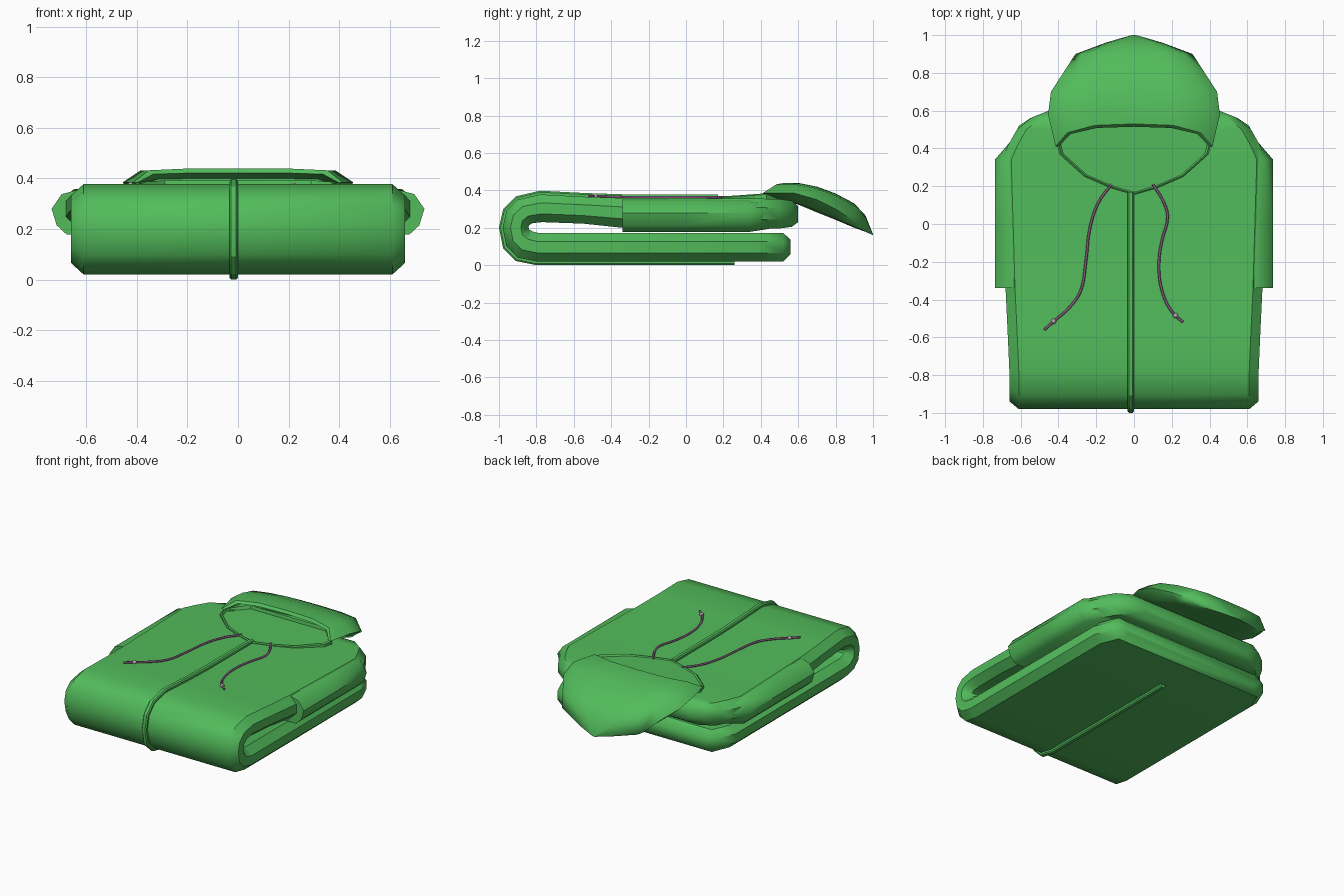
import bpy, bmesh, math
from mathutils import Vector

if "Cube" in bpy.data.objects:
    bpy.data.objects.remove(bpy.data.objects["Cube"])


def material(name, rgb):
    m = bpy.data.materials.new(name)
    m.diffuse_color = (*rgb, 1)
    m.use_nodes = True
    m.node_tree.nodes["Principled BSDF"].inputs["Base Color"].default_value = m.diffuse_color
    return m


GREEN = material("green cloth", (0.085, 0.50, 0.105))
MAUVE = material("mauve cord", (0.24, 0.10, 0.21))
PALE = material("pale cord tip", (0.48, 0.36, 0.44))


def loft(name, rings, mat=GREEN, angle=40):
    """Skin closed rings of equal length and cap both ends."""
    bm = bmesh.new()
    rows = [[bm.verts.new(p) for p in r] for r in rings]
    n = len(rows[0])
    for a, b in zip(rows, rows[1:]):
        for i in range(n):
            j = (i + 1) % n
            bm.faces.new((a[i], a[j], b[j], b[i]))
    bm.faces.new(rows[0])
    bm.faces.new(rows[-1][::-1])
    bmesh.ops.recalc_face_normals(bm, faces=bm.faces)
    me = bpy.data.meshes.new(name)
    bm.to_mesh(me)
    bm.free()
    me.materials.append(mat)
    ob = bpy.data.objects.new(name, me)
    bpy.context.collection.objects.link(ob)
    bpy.ops.object.select_all(action='DESELECT')
    ob.select_set(True)
    bpy.context.view_layer.objects.active = ob
    bpy.ops.object.shade_smooth_by_angle(angle=math.radians(angle))
    return ob


# Folded body: outer (y, z), inner (y, z), half width, from underside round to top
FOLD = [
    (.56, .06, .56, .135, .55), (.52, .02, .52, .172, .61), (.40, .02, .40, .172, .66),
    (-.80, .02, -.79, .172, .66), (-.90, .04, -.82, .18, .66), (-.96, .10, -.838, .19, .66),
    (-.98, .20, -.842, .202, .66), (-.96, .29, -.838, .214, .66), (-.90, .35, -.82, .225, .66),
    (-.78, .378, -.77, .23, .66), (-.55, .366, -.55, .222, .67), (-.34, .359, -.34, .20, .68),
    (.34, .357, .34, .195, .70), (.42, .355, .42, .195, .665), (.50, .353, .50, .196, .62),
    (.565, .345, .565, .205, .54), (.60, .315, .60, .23, .45)]


def body_ring(oy, oz, iy, iz, w):
    o, i = Vector((0, oy, oz)), Vector((0, iy, iz))
    ring = []
    for x, t in ((w - .05, 0), (w, .3), (w, .7), (w - .05, 1)):
        ring.append(o.lerp(i, t) + Vector((x, 0, 0)))
    return ring + [Vector((-p.x, p.y, p.z)) for p in reversed(ring)]


loft("folded_body", [body_ring(*f) for f in FOLD])

# Zip strip following the outside of the fold
zip_path = [(.26, .02)] + [f[:2] for f in FOLD[3:12]] + [(.17, .357)]
rings = []
for k, (y, z) in enumerate(zip_path):
    a = Vector(zip_path[max(k - 1, 0)])
    b = Vector(zip_path[min(k + 1, len(zip_path) - 1)])
    d = (b - a).normalized()
    n = Vector((-d.y, d.x))           # inward across the fold
    n = n if n.dot(Vector((-.5 - y, .2 - z))) < 0 else -n
    if k == 0:
        n = Vector((0, -1))
    if k == len(zip_path) - 1:
        n = Vector((0, 1))
    top, low = .020, -.01
    rings.append([(x, y + n.x * h, z + n.y * h) for x, h in
                  ((-.034, low), (-.034, top * .6), (-.027, top), (-.007, top), (0, top * .6), (0, low))])
loft("zip_strip", rings, angle=30)

# Sleeves folded in under the upper layer, pointed along the outer side
for side, label in ((1, "right"), (-1, "left")):
    sleeve = []
    for y, w, k in ((-.34, .737, 1), (.0, .737, 1), (.34, .737, 1), (.43, .66, .85), (.50, .60, .7)):
        prof = ((.30, .178), (w - .06, .178), (w - .02, .215), (w, .28), (w - .04, .338), (w - .10, .354), (.30, .354))
        sleeve.append([(side * x, y, .27 + (z - .27) * k) for x, z in prof])
    loft(label + "_sleeve", sleeve, angle=45)

# Hood: (y, half width, top z, side z, bottom z, forward curl of the sides)
HOOD = [
    (1.0, .012, .165, .162, .16, 0), (.96, .15, .265, .195, .178, 0), (.90, .31, .33, .235, .20, 0),
    (.80, .375, .383, .30, .242, 0), (.70, .44, .42, .35, .282, 0), (.61, .455, .438, .385, .32, .03),
    (.53, .415, .44, .385, .35, .12), (.515, .395, .422, .385, .362, .10), (.62, .37, .40, .38, .37, .06)]
rings = []
S = (-1, -.85, -.5, 0, .5, .85, 1)
for y, w, zt, zs, zb, curl in HOOD:
    def pt(s, z):
        return (w * s, y - curl * (.25 * s * s + .75 * s ** 8), z)
    drop = {1: 0, .85: .86, .5: .98, 0: 1}
    top = [pt(s, zs + (zt - zs) * drop[abs(s)]) for s in S]
    bottom = [pt(s, zs + (zb - zs) * drop[abs(s)]) for s in S[-2:0:-1]]
    rings.append(top + bottom)
loft("hood", rings, angle=50)

# Collar in front of the hood opening, with a thin raised edge
edge = [(-.41, .43), (-.395, .37), (-.26, .25), (-.12, .19), (0, .155),
        (.12, .19), (.26, .25), (.395, .37), (.41, .43), (.30, .55), (-.30, .55)]


def collar_ring(scale, z, rise):
    return [(x * scale, .42 + (y - .42) * scale, z + rise * max(0, y - .2)) for x, y in edge]


loft("collar", [collar_ring(1, .345, 0), collar_ring(1, .362, .07),
                collar_ring(.975, .368, .07), collar_ring(.95, .362, .02)], angle=30)

# Draw cords with a small bead near each end
CORDS = {
    "left": ([(-.12, .21), (-.19, .11), (-.235, -.03), (-.255, -.2), (-.285, -.36),
              (-.35, -.45), (-.425, -.515), (-.475, -.56)], (-.425, -.515)),
    "right": ([(.10, .21), (.155, .12), (.178, .04), (.15, -.08), (.132, -.2),
               (.15, -.36), (.205, -.47), (.26, -.52)], (.22, -.485))}


def lie(y):
    return .363 + max(0, -.3 - y) * .035


for label, (pts, bead) in CORDS.items():
    cu = bpy.data.curves.new(label + "_cord", 'CURVE')
    cu.dimensions = '3D'
    cu.bevel_depth = .007
    cu.bevel_resolution = 1
    cu.resolution_u = 4
    cu.use_fill_caps = True
    sp = cu.splines.new('BEZIER')
    sp.bezier_points.add(len(pts) - 1)
    for bp, (x, y) in zip(sp.bezier_points, pts):
        bp.co = (x, y, lie(y))
        bp.handle_left_type = bp.handle_right_type = 'AUTO'
    cu.materials.append(MAUVE)
    bpy.context.collection.objects.link(bpy.data.objects.new(label + "_cord", cu))
    bpy.ops.mesh.primitive_uv_sphere_add(segments=10, ring_count=6, radius=.014,
                                         location=(*bead, lie(bead[1])))
    ob = bpy.context.object
    ob.name = label + "_cord_bead"
    ob.data.materials.append(PALE)
    bpy.ops.object.shade_smooth_by_angle(angle=math.radians(60))
